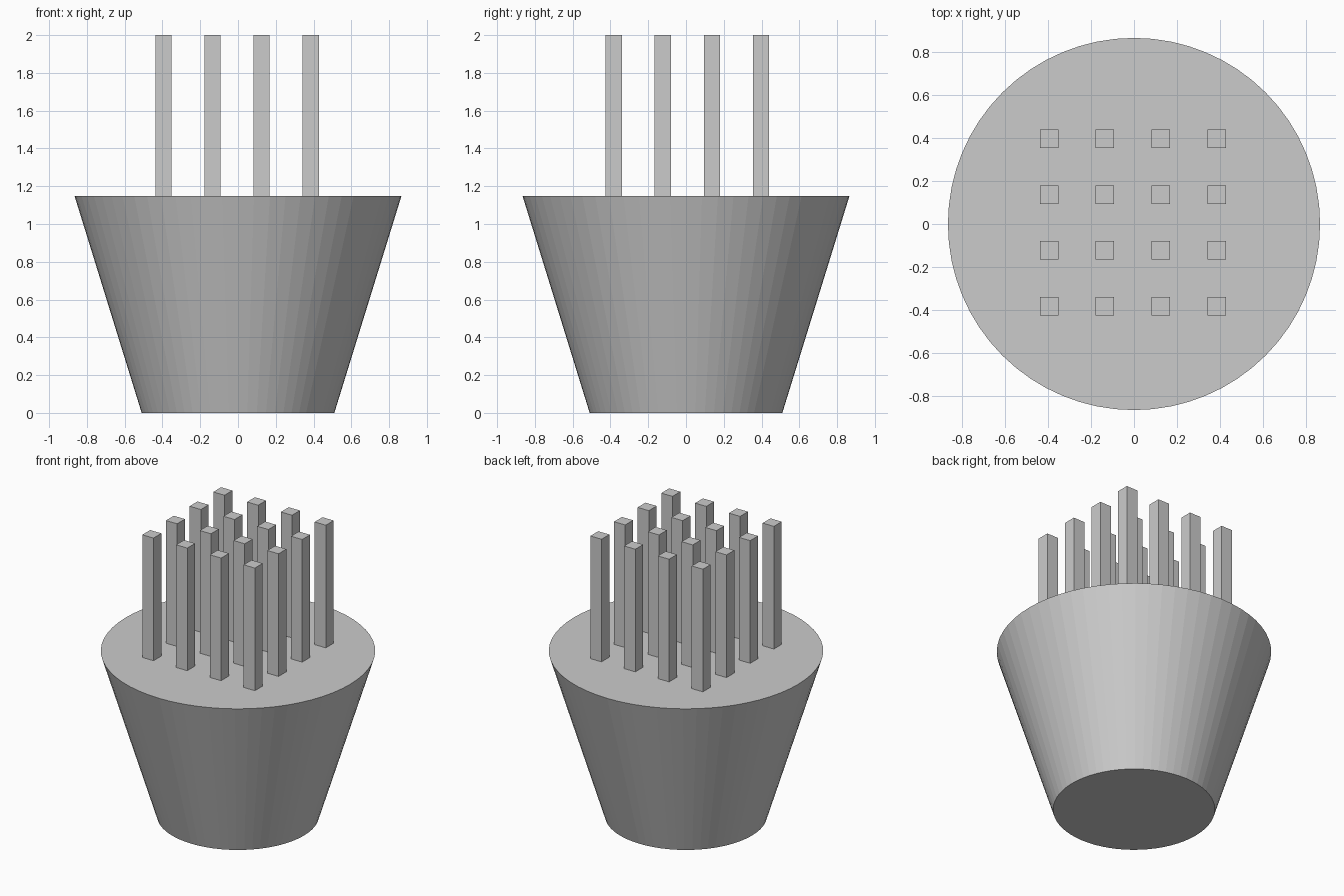
import bpy

if "Cube" in bpy.data.objects:
    bpy.data.objects.remove(bpy.data.objects["Cube"])

TOP_Z = 1.147      # top of the tapered base
PIN_W = 0.086      # square pin width
PITCH = 0.26       # pin spacing
X0, Y0 = -0.395, -0.383
SINK = 0.01        # pins are rooted slightly in the base

# tapered round base, wider at the top
bpy.ops.mesh.primitive_cone_add(vertices=64, radius1=0.51, radius2=0.865,
                                depth=TOP_Z, location=(0, 0, TOP_Z / 2))
bpy.context.object.name = "tapered_base"


def add_pin(name, x, y):
    bottom = TOP_Z - SINK
    bpy.ops.mesh.primitive_cube_add(size=1, location=(x, y, (2 + bottom) / 2))
    pin = bpy.context.object
    pin.name = name
    pin.scale = (PIN_W, PIN_W, 2 - bottom)
    bpy.ops.object.transform_apply(location=False, rotation=False, scale=True)


# 4 x 4 grid of square pins
for row in range(4):
    for col in range(4):
        add_pin(f"pin_{row + 1}_{col + 1}", X0 + col * PITCH, Y0 + row * PITCH)
